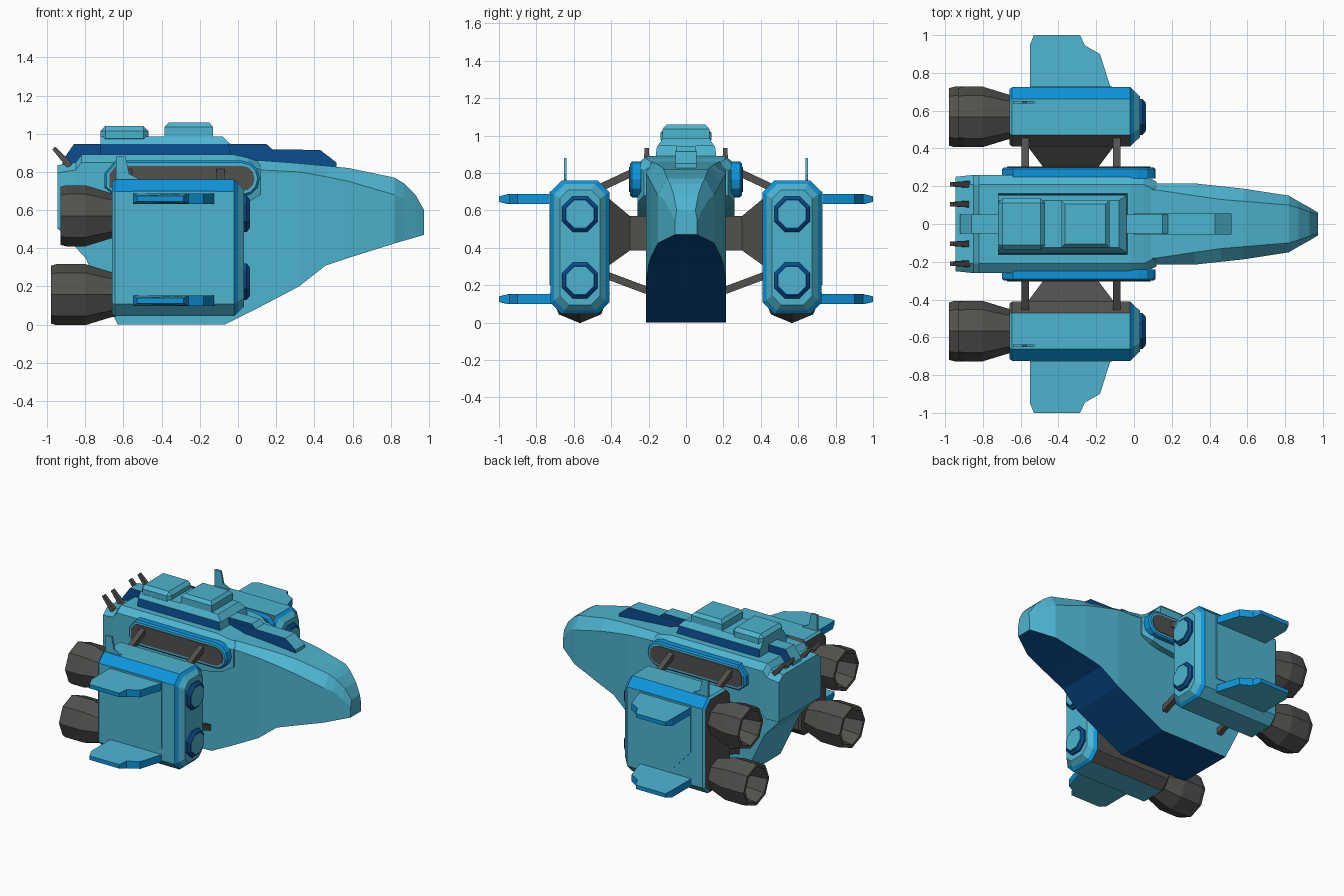
import bpy, bmesh, math
from mathutils import Vector

if "Cube" in bpy.data.objects:
    bpy.data.objects.remove(bpy.data.objects["Cube"])


def material(name, rgb):
    m = bpy.data.materials.new(name)
    m.diffuse_color = (*rgb, 1)
    m.use_nodes = True
    m.node_tree.nodes["Principled BSDF"].inputs["Base Color"].default_value = m.diffuse_color
    return m


LIGHT, BLUE, NAVY, GREY = range(4)
MATS = [material("light_blue", (0.075, 0.46, 0.63)), material("bright_blue", (0.004, 0.30, 0.72)),
        material("navy", (0.003, 0.075, 0.28)), material("dark_grey", (0.085, 0.082, 0.076))]


def loft(name, rings, rule=LIGHT, mirror=False, bevel=0):
    """Skin a list of equal-length point rings, cap the ends, colour faces by a rule(normal, centre)."""
    bm = bmesh.new()
    rows = [[bm.verts.new(p) for p in ring] for ring in rings]
    n = len(rows[0])
    for a, b in zip(rows, rows[1:]):
        for i in range(n):
            j = (i + 1) % n
            bm.faces.new((a[i], a[j], b[j], b[i]))
    bm.faces.new(rows[0][::-1])
    bm.faces.new(rows[-1])
    bmesh.ops.recalc_face_normals(bm, faces=bm.faces)
    bm.normal_update()
    for f in bm.faces:
        f.material_index = rule(f.normal, f.calc_center_median()) if callable(rule) else rule
    me = bpy.data.meshes.new(name)
    bm.to_mesh(me)
    bm.free()
    for m in MATS:
        me.materials.append(m)
    ob = bpy.data.objects.new(name, me)
    bpy.context.collection.objects.link(ob)
    if bevel:
        b = ob.modifiers.new("bevel", 'BEVEL')
        b.width, b.segments = bevel, 1
    if mirror:
        ob.modifiers.new("mirror", 'MIRROR').use_axis = (False, True, False)
    return ob


def along_y(pts, y0, y1):
    return [[(x, y, z) for x, z in pts] for y in (y0, y1)]


def rect_z(x0, x1, w, z):
    return [(x0, -w, z), (x1, -w, z), (x1, w, z), (x0, w, z)]


def bar(name, a, b, r, rule=GREY, mirror=False, tip=1):
    """Square bar from a to b."""
    a, b = Vector(a), Vector(b)
    d = (b - a).normalized()
    u = d.cross(Vector((1, 0, 0)) if abs(d.x) < 0.5 else Vector((0, 1, 0))).normalized()
    v = d.cross(u)
    return loft(name, [[p + (u * i + v * j) * s for i, j in ((-1, -1), (1, -1), (1, 1), (-1, 1))]
                       for p, s in ((a, r), (b, r * tip))], rule, mirror)


# Main hull: x, bottom z, shoulder z, top z, bottom/shoulder half width, top half width
def hull_ring(x, zb, zs, zt, w, wt):
    return [(x, -w, zb), (x, w, zb), (x, w, zs), (x, wt, zt), (x, -wt, zt), (x, -w, zs)]


hull = [(-.94, .50, .78, .83, .21, .18), (-.80, .35, .80, .86, .215, .19), (-.63, 0, .80, .86, .215, .19),
        (-.07, 0, .81, .865, .215, .19), (.12, .095, .81, .86, .215, .18), (.32, .20, .80, .845, .215, .15),
        (.46, .31, .775, .832, .20, .13), (.58, .35, .75, .82, .187, .12), (.82, .425, .68, .77, .15, .10),
        (.87, .44, .66, .74, .12, .085), (.93, .457, .60, .68, .087, .065), (.975, .47, .55, .60, .06, .05)]
loft("main_hull", [hull_ring(*s) for s in hull],
     lambda n, c: NAVY if n.z < -.3 and c.x > -.4 and abs(n.y) < .6 else LIGHT)


# Wider upper rear body
def body_ring(x, zb, zt, w):
    return [(x, -w, zb), (x, w, zb), (x, w, zt - .04), (x, w - .05, zt), (x, -w + .05, zt), (x, -w, zt - .04)]


loft("upper_body", [body_ring(-.945, .5, .835, .25), body_ring(-.85, .5, .85, .26), body_ring(-.82, .52, .89, .26),
                    body_ring(-.02, .62, .89, .26), body_ring(.05, .64, .875, .26), body_ring(.12, .68, .85, .225)])

# Slotted side housing with a rounded front
def slot(inset):
    r = .095 - inset
    pts = [(-.70 + inset, .72), (-.70 + inset, .79), (-.64, .765 + r)]
    pts += [(.02 + r * math.sin(a), .765 + r * math.cos(a)) for a in [math.pi * i / 6 for i in range(7)]]
    return pts + [(-.64, .765 - r)]


loft("side_housing", along_y(slot(0), .24, .29) + along_y(slot(.012), .30, .30)[:1],
     lambda n, c: LIGHT if n.y > .9 else BLUE, mirror=True)
loft("housing_slot", along_y(slot(.028), .296, .305), GREY, mirror=True)


# Dorsal spine and stepped deck: navy flanks, light tops
def flank(n, c):
    return NAVY if abs(n.y) > .6 else LIGHT


loft("rear_spine", along_y([(-.92, .83), (-.92, .86), (-.86, .945), (.15, .945), (.19, .91), (.19, .84)], -.05, .05), flank)
loft("front_spine", along_y([(.0, .84), (.0, .92), (.43, .915), (.515, .85), (.515, .82)], -.055, .055), flank)
loft("deck_base", [rect_z(-.72, -.03, .165, .87), rect_z(-.72, -.05, .155, .945)], flank)
loft("deck_top", [rect_z(-.72, -.04, .15, .945), rect_z(-.72, -.08, .125, .985)])
loft("rear_deck_box", [rect_z(-.72, -.47, .135, .95), rect_z(-.72, -.47, .135, 1.04)], bevel=.025)
loft("front_deck_box", [rect_z(-.385, -.13, .125, .98), rect_z(-.385, -.13, .125, 1.035),
                        rect_z(-.365, -.15, .105, 1.058)])

# Rear guns
for y in (-.21, -.105, .105, .21):
    bar("rear_gun", (-.88, y, .83), (-.965, y, .925), .017, tip=.65)


# Side nacelles: chamfered box sections along x
def nacelle_ring(x, i):
    y0, y1, z0, z1, c = .41 + i, .725 - i, .045 + i, .76 - i, .062 - i * .3
    return [(x, y0 + c, z0), (x, y1 - c, z0), (x, y1, z0 + c), (x, y1, z1 - c),
            (x, y1 - c, z1), (x, y0 + c, z1), (x, y0, z1 - c), (x, y0, z0 + c)]


def nacelle_rule(n, c):
    if -.02 < c.x < 0 or (n.y > .5 and n.z > .5):
        return BLUE
    return GREY if n.x < -.7 or (n.y < -.5 and c.x < -.1) else LIGHT


loft("nacelle", [nacelle_ring(-.66, .012), nacelle_ring(-.645, 0), nacelle_ring(-.02, 0),
                 nacelle_ring(0, .02), nacelle_ring(.032, .05)], nacelle_rule, mirror=True)
loft("nacelle_side_panel", along_y([(-.55, .70), (-.55, .35), (-.41, .20), (-.12, .20), (-.12, .70)], .72, .731),
     mirror=True)


# Round parts along x, eight sided
def rounds(z, profile, turn=0):
    return [[(x, .567 + r * math.sin(a), z + r * math.cos(a))
             for a in [math.tau * (i + turn) / 8 for i in range(8)]] for x, r in profile]


for z, end in ((.57, -.93), (.157, -.98)):
    loft("engine_nozzle", rounds(z, [(-.62, .11), (-.67, .12), (-.80, .16), (end + .03, .16), (end, .152),
                                     (end, .13), (-.80, .10)]), GREY, mirror=True)
for z in (.58, .225):
    loft("front_port_ring", rounds(z, [(.02, .103), (.045, .103), (.06, .085)], .5), NAVY, mirror=True)
    loft("front_port_centre", rounds(z, [(.05, .078), (.064, .078)], .5), LIGHT, mirror=True)

# Stub wings with bright blue edges
wing = [(-.12, .71), (-.18, .90), (-.26, .945), (-.285, 1.0), (-.53, 1.0), (-.55, .95), (-.55, .71)]
for z in (.66, .125):
    loft("stub_wing", [[(x, y, z + h * (.55 if y > .96 else 1)) for x, y in wing] for h in (-.027, .027)],
         lambda n, c: LIGHT if abs(n.z) > .5 else BLUE, mirror=True)

# Small fins on the nacelles
loft("nacelle_fin", along_y([(-.64, .74), (-.64, .88), (-.59, .88), (-.57, .79), (-.52, .765), (-.52, .74)], .638, .652),
     mirror=True)

# Connection between hull and nacelles
loft("nacelle_pylon", [[(x0, y, z0), (x1, y, z0), (x1, y, z1), (x0, y, z1)] for y, x0, x1, z0, z1 in
                       ((.19, -.48, -.19, .385, .57), (.30, -.48, -.19, .385, .57), (.42, -.57, -.10, .30, .67))],
     GREY, mirror=True)
for x in (-.575, -.092):
    bar("upper_strut", (x, .27, .81), (x, .45, .725), .02, mirror=True)
    bar("lower_strut", (x, .19, .165), (x, .43, .255), .02, mirror=True)
